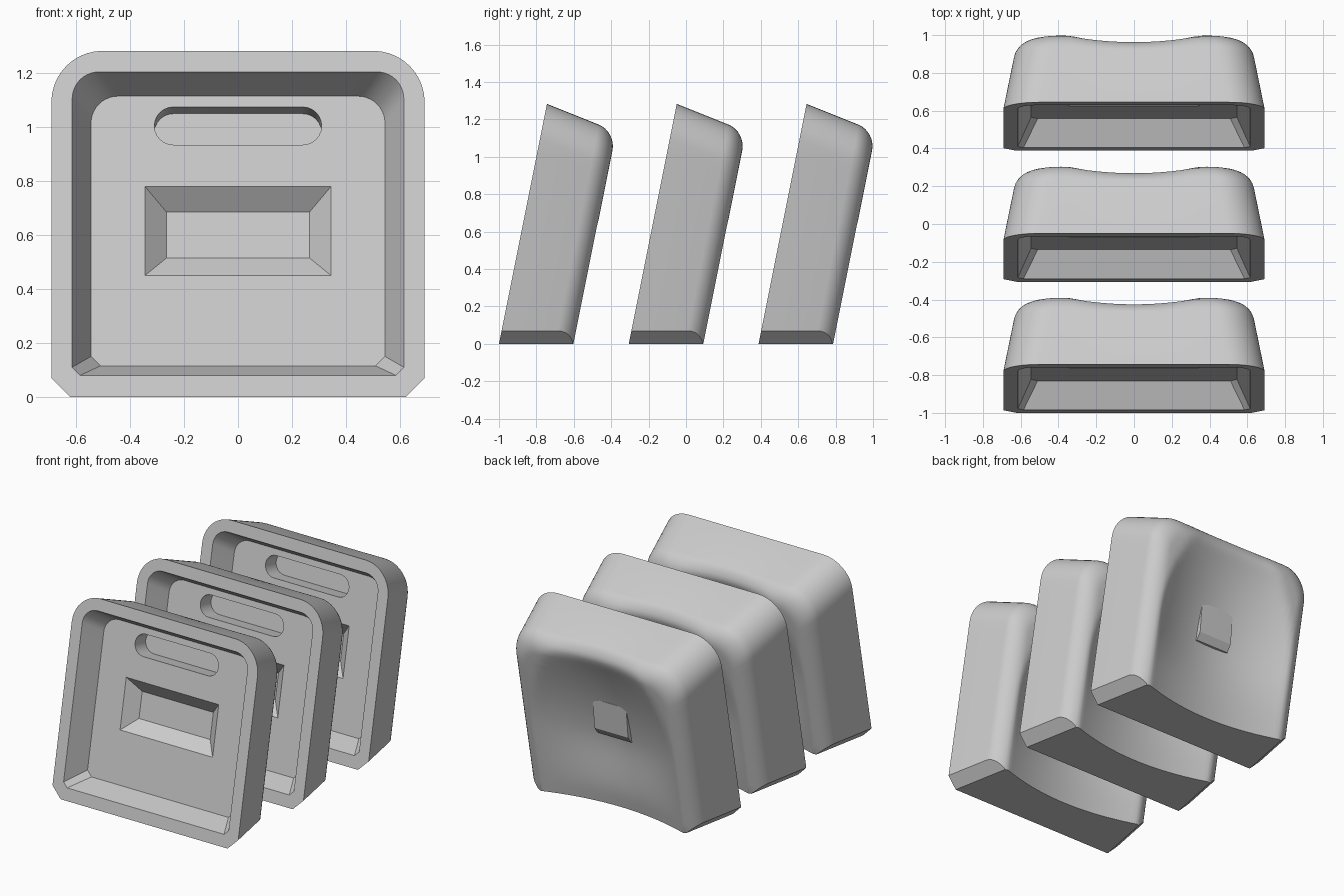
import bpy, bmesh, math

if "Cube" in bpy.data.objects:
    bpy.data.objects.remove(bpy.data.objects["Cube"])

grey = bpy.data.materials.new("plain_grey")
grey.diffuse_color = (0.6, 0.6, 0.6, 1)
grey.use_nodes = True
grey.node_tree.nodes["Principled BSDF"].inputs["Base Color"].default_value = grey.diffuse_color


def lean(x, z, d):
    """Place a point at depth d behind the leaning front plane."""
    return (x, -1 + 0.2 * z + d, z)


def outline(hw, z0, z1, r, c):
    """Rounded top corners, chamfered bottom corners."""
    def seg(a, b, n):
        return [(a[0] + (b[0] - a[0]) * i / n, a[1] + (b[1] - a[1]) * i / n) for i in range(n)]

    def arc(cx, cz, a0, n=10):
        return [(cx + r * math.cos(a0 + math.pi / 2 * i / n),
                 cz + r * math.sin(a0 + math.pi / 2 * i / n)) for i in range(n)]
    p = seg((-hw + c, z0), (hw - c, z0), 28) + seg((hw - c, z0), (hw, z0 + c), 2)
    p += seg((hw, z0 + c), (hw, z1 - r), 16) + arc(hw - r, z1 - r, 0)
    p += seg((hw - r, z1), (-hw + r, z1), 20) + arc(-hw + r, z1 - r, math.pi / 2)
    p += seg((-hw, z1 - r), (-hw, z0 + c), 16) + seg((-hw, z0 + c), (-hw + c, z0), 2)
    return p


def rect(hw, z0, z1):
    return [(-hw, z0), (hw, z0), (hw, z1), (-hw, z1)]


def make(name, rings):
    """Loft rings of (x, z, depth) points and cap both ends."""
    bm = bmesh.new()
    loops = [[bm.verts.new(lean(*p)) for p in ring] for ring in rings]
    n = len(loops[0])
    for a, b in zip(loops, loops[1:]):
        for i in range(n):
            bm.faces.new((a[i], a[(i + 1) % n], b[(i + 1) % n], b[i]))
    bm.faces.new(loops[0][::-1])
    bm.faces.new(loops[-1])
    bmesh.ops.recalc_face_normals(bm, faces=bm.faces)
    me = bpy.data.meshes.new(name)
    bm.to_mesh(me)
    bm.free()
    me.materials.append(grey)
    ob = bpy.data.objects.new(name, me)
    bpy.context.collection.objects.link(ob)
    return ob


def flat(points, d):
    return [(x, z, d) for x, z in points]


def dish(x, z):
    """Depth of the scoop: widest low down, narrowing to the top edge."""
    if z < 0.5:
        t = min(1, max(0, (z - 0.06) / 0.44))
        depth, half = 0.09 + 0.05 * t * t * (3 - 2 * t), 0.53
    else:
        t = min(1.1, (z - 0.5) / 0.54)
        depth, half = 0.14 - 0.088 * t * t, 0.53 - 0.17 * t * t
    return max(0.0, depth * (1 - (x / half) ** 2))


# Block: pocket floor, pocket wall, front rim, tapered sides
rings = [flat(outline(0.545, 0.115, 1.115, 0.1, 0.035), 0.147),
         flat(outline(0.615, 0.08, 1.205, 0.1, 0.03), 0),
         flat(outline(0.692, 0, 1.283, 0.19, 0.07), 0)]
# Rounded back edge, then the scooped back
for i in range(9):
    t = math.pi / 2 * i / 8
    d = 0.3 + 0.1 * math.sin(t)
    cut = 0.1 * (1 - math.cos(t))
    last = outline(0.692 - 0.19 * d - cut, 0, 1.283 - 0.37 * d - cut,
                   0.19 - 0.5 * cut, max(0.006, 0.07 - cut))
    rings.append([(x, z, d - dish(x, z) * (d - 0.3) / 0.1) for x, z in last])
for i in range(1, 20):
    s = 1 - i / 19.3
    ring = [(x * s, 0.55 + (z - 0.55) * s) for x, z in last]
    rings.append([(x, z, 0.4 - dish(x, z)) for x, z in ring])
block = make("block", rings)

# Cutters: bevelled window recess and rounded slot
window = make("window_cutter", [flat(rect(0.366, 0.433, 0.805), 0.127),
                                flat(rect(0.265, 0.515, 0.685), 0.222)])
slot_pts = []
for k in range(2):
    for i in range(13):
        a = -math.pi / 2 + math.pi * k + math.pi * i / 12
        slot_pts.append(((0.24 if k == 0 else -0.24) + 0.07 * math.cos(a), 1.005 + 0.07 * math.sin(a)))
slot = make("slot_cutter", [[(x, z + 0.004, 0.127) for x, z in slot_pts],
                            [(x, z - 0.025, 0.265) for x, z in slot_pts]])
for cutter in (window, slot):
    m = block.modifiers.new(cutter.name, 'BOOLEAN')
    m.operation, m.solver, m.object = 'DIFFERENCE', 'EXACT', cutter
bpy.context.view_layer.update()
dg = bpy.context.evaluated_depsgraph_get()
carved = bpy.data.meshes.new_from_object(block.evaluated_get(dg))
block.modifiers.clear()
block.data = carved
for cutter in (window, slot):
    bpy.data.objects.remove(cutter)

# Small wedge in the middle of the scoop
nub = make("back_nub", [flat(rect(0.125, 0.49, 0.74), 0.24),
                        flat(rect(0.125, 0.49, 0.74), 0.276),
                        [(-0.125, 0.535, 0.3), (0.125, 0.535, 0.3), (0.125, 0.74, 0.28), (-0.125, 0.74, 0.28)]])

# Smooth shading with sharp edges
bpy.ops.object.select_all(action='DESELECT')
block.select_set(True)
bpy.context.view_layer.objects.active = block
bpy.ops.object.shade_smooth_by_angle(angle=math.radians(30))

# Row of three
for src in (block, nub):
    for k in (1, 2):
        ob = src.copy()
        ob.name = f"{src.name}_{k + 1}"
        ob.location.y = 0.694 * k
        bpy.context.collection.objects.link(ob)
